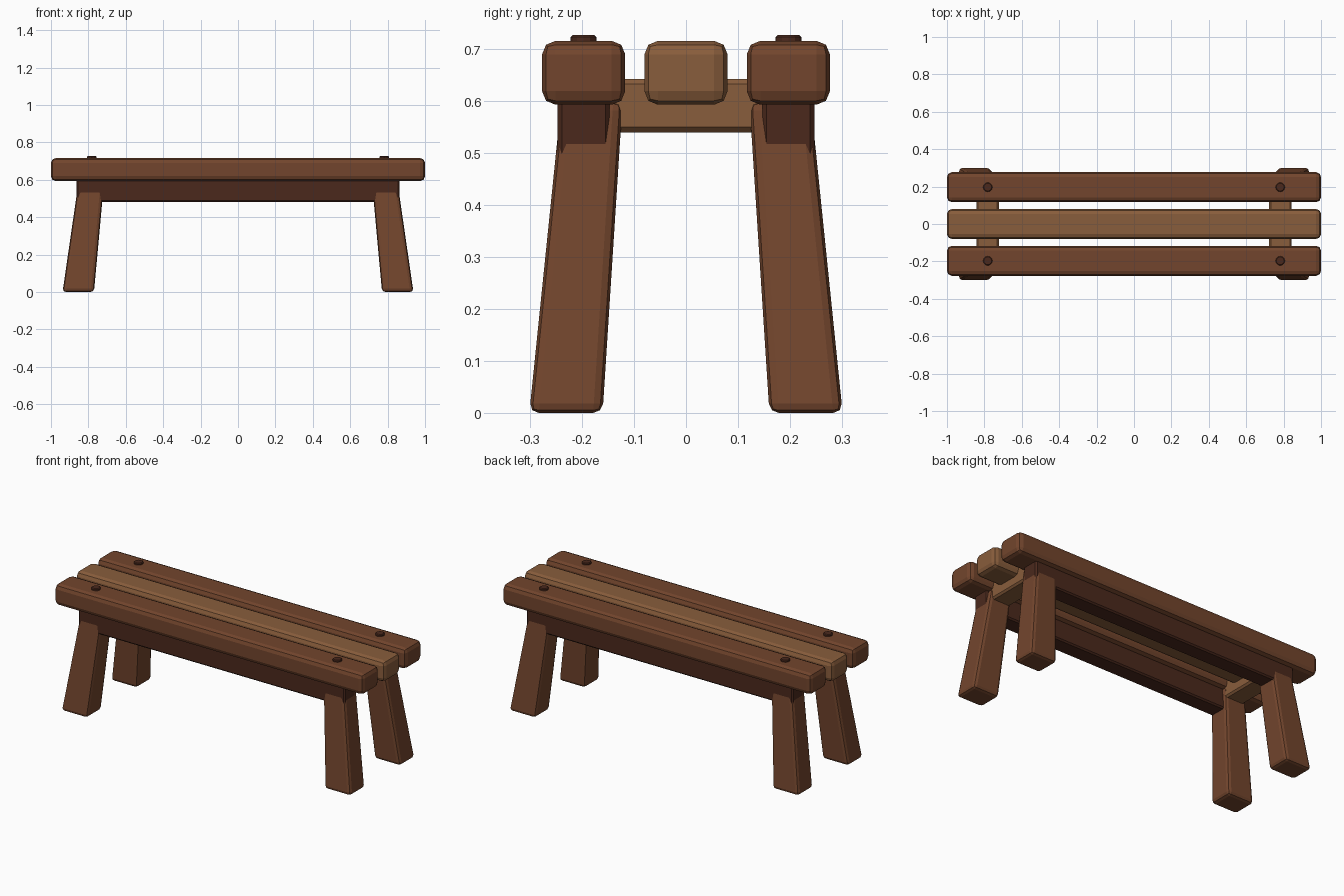
import bpy, bmesh
from mathutils import Vector

if "Cube" in bpy.data.objects:
    bpy.data.objects.remove(bpy.data.objects["Cube"])


def material(name, rgb):
    m = bpy.data.materials.new(name)
    m.diffuse_color = (*rgb, 1)
    m.use_nodes = True
    m.node_tree.nodes["Principled BSDF"].inputs["Base Color"].default_value = m.diffuse_color
    return m


BROWN = material("brown wood", (0.17, 0.06, 0.026))
LIGHT = material("light wood", (0.25, 0.11, 0.045))
DARK = material("dark wood", (0.07, 0.022, 0.012))


def finish(bm, name, mat, bevel=0, segments=1):
    if bevel:
        bmesh.ops.bevel(bm, geom=bm.edges[:], offset=bevel, segments=segments,
                        profile=0.5, affect='EDGES')
    bmesh.ops.recalc_face_normals(bm, faces=bm.faces[:])
    mesh = bpy.data.meshes.new(name)
    bm.to_mesh(mesh)
    bm.free()
    mesh.materials.append(mat)
    obj = bpy.data.objects.new(name, mesh)
    bpy.context.collection.objects.link(obj)
    return obj


def tapered_box(name, bottom, bottom_size, top, top_size, mat, bevel, segments=1):
    """Box running from a bottom centre to a top centre, each end with its own size."""
    bm = bmesh.new()
    bmesh.ops.create_cube(bm, size=1)
    for v in bm.verts:
        centre, size = (top, top_size) if v.co.z > 0 else (bottom, bottom_size)
        v.co = Vector((centre[0] + v.co.x * size[0],
                       centre[1] + v.co.y * size[1], centre[2]))
    return finish(bm, name, mat, bevel, segments)


def box(name, x, y, z, mat, bevel, segments=1):
    c = ((x[0] + x[1]) / 2, (y[0] + y[1]) / 2)
    s = (x[1] - x[0], y[1] - y[0])
    return tapered_box(name, (*c, z[0]), s, (*c, z[1]), s, mat, bevel, segments)


# Three seat planks, the middle one lighter
for name, y, mat in (("front_plank", -0.197, BROWN), ("middle_plank", 0, LIGHT),
                     ("back_plank", 0.197, BROWN)):
    box(name, (-1, 1), (y - 0.08, y + 0.08), (0.593, 0.716), mat, 0.026, 2)

for sy, side in ((-1, "front"), (1, "back")):
    # Long rail under each outer plank
    box(side + "_rail", (-0.863, 0.863), sorted((sy * 0.147, sy * 0.247)),
        (0.482, 0.605), DARK, 0.008)
    for sx, end in ((-1, "left"), (1, "right")):
        # Splayed, tapered leg
        tapered_box(f"{side}_{end}_leg", (sx * 0.854, sy * 0.231, 0), (0.168, 0.141),
                    (sx * 0.783, sy * 0.181, 0.6), (0.136, 0.118), BROWN, 0.018, 2)
        # Round peg through the plank
        bm = bmesh.new()
        bmesh.ops.create_cone(bm, cap_ends=True, segments=12, radius1=0.025,
                              radius2=0.025, depth=0.04)
        bmesh.ops.bevel(bm, geom=[e for e in bm.edges if all(v.co.z > 0 for v in e.verts)],
                        offset=0.004, segments=1, affect='EDGES')
        bmesh.ops.translate(bm, vec=(sx * 0.782, sy * 0.197, 0.707), verts=bm.verts[:])
        finish(bm, f"{side}_{end}_peg", DARK)

# Cross beams joining the leg pairs
for sx, end in ((-1, "left"), (1, "right")):
    box(end + "_cross_beam", sorted((sx * 0.723, sx * 0.843)), (-0.2, 0.2),
        (0.54, 0.643), LIGHT, 0.01)
